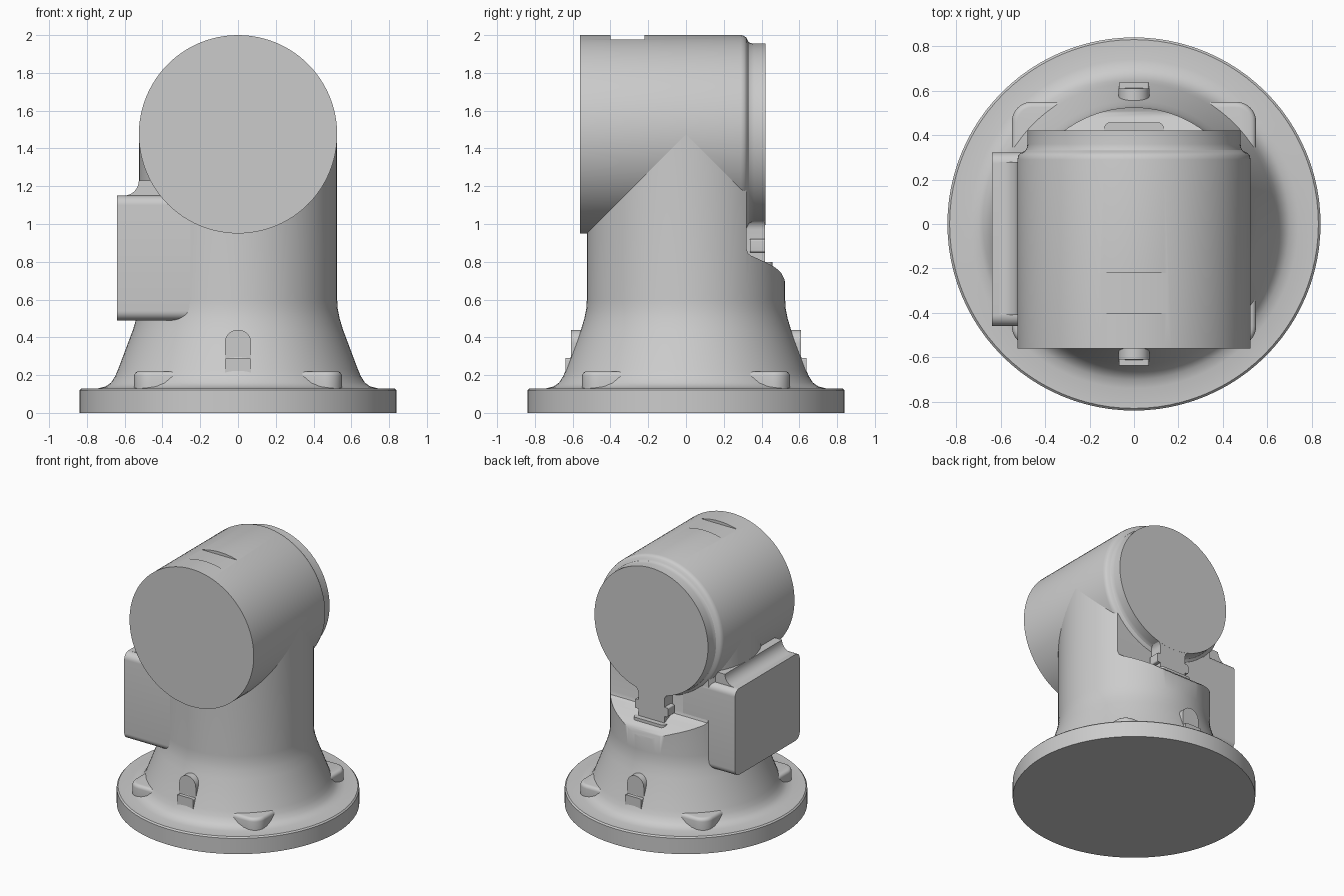
import bpy, bmesh
from math import sin, cos, pi, radians
from mathutils import Vector

cube = bpy.data.objects.get("Cube")
if cube:
    bpy.data.objects.remove(cube, do_unlink=True)

GREY = (0.6, 0.6, 0.6, 1.0)
mat = bpy.data.materials.new("plain grey")
mat.use_nodes = True
mat.diffuse_color = GREY
mat.node_tree.nodes["Principled BSDF"].inputs["Base Color"].default_value = GREY


def activate(obj):
    bpy.ops.object.select_all(action='DESELECT')
    obj.select_set(True)
    bpy.context.view_layer.objects.active = obj


def finish(name, bm):
    bmesh.ops.recalc_face_normals(bm, faces=bm.faces)
    mesh = bpy.data.meshes.new(name)
    bm.to_mesh(mesh)
    bm.free()
    mesh.materials.append(mat)
    obj = bpy.data.objects.new(name, mesh)
    bpy.context.collection.objects.link(obj)
    return obj


def smooth(obj):
    activate(obj)
    bpy.ops.object.shade_smooth_by_angle(angle=radians(32))


def lathe(name, profile, axis, centre=(0, 0, 0), steps=96):
    """Spin (radius, distance along axis) points round the axis."""
    bm = bmesh.new()
    along, out = Vector(axis), Vector((1, 0, 0))
    verts = [bm.verts.new(Vector(centre) + out * r + along * d) for r, d in profile]
    edges = [bm.edges.new(pair) for pair in zip(verts, verts[1:])]
    bmesh.ops.spin(bm, geom=verts + edges, cent=centre, axis=axis,
                   angle=2 * pi, steps=steps)
    bmesh.ops.remove_doubles(bm, verts=bm.verts, dist=0.0005)
    return finish(name, bm)


def prism(name, outline, axis, lo, hi, bevel=0):
    """Extrude a 2D outline along x, y or z."""
    place = {'x': lambda a, b, d: (d, a, b),
             'y': lambda a, b, d: (a, d, b),
             'z': lambda a, b, d: (a, b, d)}[axis]
    bm = bmesh.new()
    face = bm.faces.new([bm.verts.new(place(a, b, lo)) for a, b in outline])
    ext = bmesh.ops.extrude_face_region(bm, geom=[face])
    moved = [g for g in ext["geom"] if isinstance(g, bmesh.types.BMVert)]
    bmesh.ops.translate(bm, verts=moved, vec=place(0, 0, hi - lo))
    obj = finish(name, bm)
    if bevel:
        mod = obj.modifiers.new("round", 'BEVEL')
        mod.width, mod.segments = bevel, 4
        mod.limit_method, mod.angle_limit = 'ANGLE', radians(45)
        activate(obj)
        bpy.ops.object.modifier_apply(modifier=mod.name)
    return obj


def arc(ca, cb, r, start, end, n=8):
    return [(ca + r * cos(radians(start + (end - start) * i / n)),
             cb + r * sin(radians(start + (end - start) * i / n))) for i in range(n + 1)]


def rounded_rect(a0, a1, b0, b1, r):
    return (arc(a1 - r, b1 - r, r, 0, 90) + arc(a0 + r, b1 - r, r, 90, 180)
            + arc(a0 + r, b0 + r, r, 180, 270) + arc(a1 - r, b0 + r, r, 270, 360))


def cut(obj, cutter):
    mod = obj.modifiers.new("cut", 'BOOLEAN')
    mod.operation, mod.solver, mod.object = 'DIFFERENCE', 'EXACT', cutter
    activate(obj)
    bpy.ops.object.modifier_apply(modifier=mod.name)
    bpy.data.objects.remove(cutter, do_unlink=True)


R, MID = 0.525, 1.475

# Flange and flared upright, cut away behind to a flat wall with a sloping ledge
body = lathe("flanged_body", [
    (0, 0), (0.84, 0), (0.84, 0.12), (0.83, 0.13), (0.74, 0.13), (0.7, 0.14),
    (0.672, 0.16), (0.65, 0.195), (0.635, 0.23), (0.556, 0.44), (0.538, 0.5),
    (0.528, 0.55), (R, 0.6), (R, MID), (0, MID)], (0, 0, 1))
cut(body, prism("back_cutter", [
    (0.32, 1.7), (0.32, 0.87), (0.328, 0.845), (0.345, 0.832), (0.39, 0.812),
    (0.44, 0.788), (0.475, 0.768), (0.505, 0.74), (0.52, 0.71), (0.53, 0.67),
    (0.9, 0.67), (0.9, 1.7)], 'x', -0.8, 0.8))

# Horizontal barrel with a stepped back end and a shallow slot on top
barrel = lathe("barrel", [
    (0, -0.56), (R, -0.56), (R, 0.29), (0.521, 0.308), (0.511, 0.32),
    (0.497, 0.326), (0.487, 0.333), (0.482, 0.345), (0.48, 0.36), (0.48, 0.42),
    (0, 0.42)], (0, 1, 0), (0, 0, MID))
cut(barrel, prism("slot_cutter", [(-0.4, 1.978), (-0.22, 1.978), (-0.22, 2.1), (-0.4, 2.1)],
                  'x', -0.3, 0.3))

parts = [body, barrel]

# Side box with a fillet running up into the barrel
parts.append(prism("side_box", rounded_rect(-0.46, 0.322, 0.49, 1.15, 0.05),
                   'x', -0.64, -0.2))
parts.append(prism("side_box_fillet",
                   [(-0.4, 1.1), (-0.61, 1.1)] + arc(-0.605, 1.23, 0.08, 270, 360)
                   + [(-0.4, 1.23)], 'y', -0.41, 0.28))

# Square pad whose rounded corners show round the flare
parts.append(prism("corner_pads", rounded_rect(-0.55, 0.55, -0.55, 0.55, 0.09),
                   'z', 0.05, 0.22, bevel=0.025))

# Arched lugs with a lower step, front and back
arch = [(-0.07, 0.2), (0.07, 0.2)] + arc(0, 0.37, 0.07, 0, 180, 16)
for side, label in ((-1, "front"), (1, "back")):
    parts.append(prism(label + "_lug", arch, 'y', side * 0.45, side * 0.61))
    parts.append(prism(label + "_lug_step", rounded_rect(-0.068, 0.068, 0.15, 0.29, 0.01),
                       'y', side * 0.45, side * 0.638))

# Neck below the back end, flared into the plate, with side catches and a foot
neck = ([(-0.11, 0.78), (0.11, 0.78)] + arc(0.17, 0.97, 0.06, 180, 90)
        + arc(-0.17, 0.97, 0.06, 90, 0))
parts.append(prism("back_neck", neck, 'y', 0.3, 0.419))
for side in (-1, 1):
    x = side * 0.12
    parts.append(prism("neck_catch", rounded_rect(x - 0.02, x + 0.02, 0.85, 0.92, 0.01),
                       'y', 0.34, 0.418))
parts.append(prism("neck_foot", rounded_rect(-0.135, 0.135, 0.3, 0.458, 0.03),
                   'z', 0.7, 0.8))

for part in parts:
    smooth(part)
